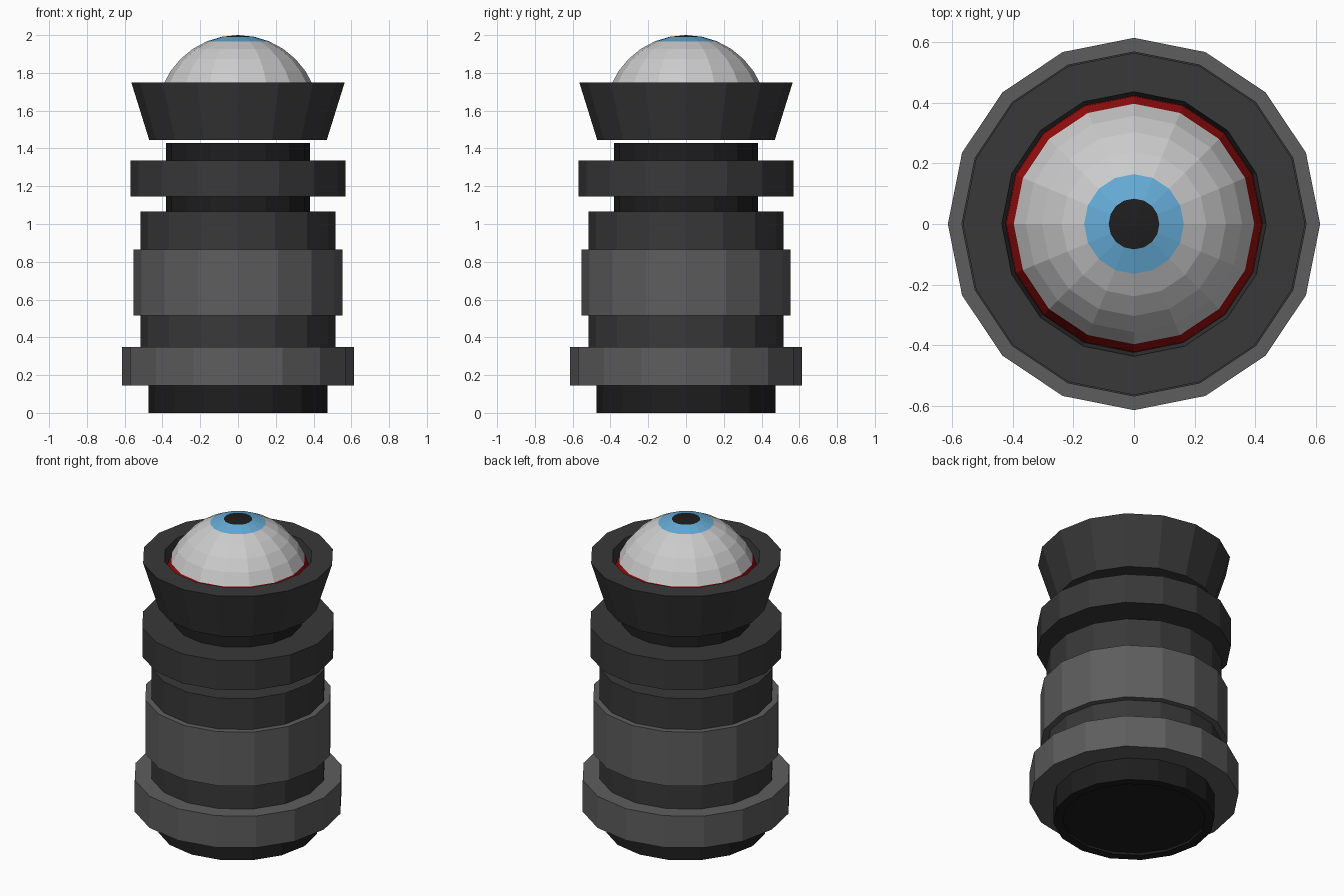
import bpy, bmesh
from math import pi, sin, cos

if "Cube" in bpy.data.objects:
    bpy.data.objects.remove(bpy.data.objects["Cube"])

SIDES = 16


def material(name, rgb):
    m = bpy.data.materials.new(name)
    m.diffuse_color = (*rgb, 1)
    m.use_nodes = True
    m.node_tree.nodes["Principled BSDF"].inputs["Base Color"].default_value = m.diffuse_color
    return m


BLACK = material("black", (0.013, 0.013, 0.013))
DARK = material("dark_grey", (0.04, 0.04, 0.04))
MID = material("mid_grey", (0.11, 0.11, 0.11))
WHITE = material("eye_white", (0.8, 0.8, 0.8))
BLUE = material("iris_blue", (0.13, 0.41, 0.68))
RED = material("eye_red", (0.35, 0.005, 0.005))


def lathe(name, profile, mats, bands=None):
    """Spin (radius, z) points around z; bands gives a material slot per step."""
    bm = bmesh.new()
    rings = []
    for r, z in profile:
        n = SIDES if r > 1e-6 else 1
        rings.append([bm.verts.new((r * cos(2 * pi * i / SIDES),
                                    r * sin(2 * pi * i / SIDES), z)) for i in range(n)])
    for k, (a, b) in enumerate(zip(rings, rings[1:])):
        for i in range(SIDES):
            j = (i + 1) % SIDES
            quad = [a[i % len(a)], a[j % len(a)], b[j % len(b)], b[i % len(b)]]
            face = bm.faces.new(list(dict.fromkeys(quad)))
            face.material_index = bands[k] if bands else 0
    bmesh.ops.recalc_face_normals(bm, faces=bm.faces)
    mesh = bpy.data.meshes.new(name)
    bm.to_mesh(mesh)
    bm.free()
    for m in mats:
        mesh.materials.append(m)
    obj = bpy.data.objects.new(name, mesh)
    bpy.context.collection.objects.link(obj)
    return obj


def drum(name, r, z0, z1, mat):
    return lathe(name, [(0, z0), (r, z0), (r, z1), (0, z1)], [mat])


# Foot with a shallow recess underneath
lathe("foot", [(0, 0.015), (0.42, 0.015), (0.42, 0), (0.475, 0),
               (0.475, 0.16), (0, 0.16)], [BLACK])

# Stacked body
drum("lower_flange", 0.615, 0.145, 0.35, MID)
drum("body", 0.515, 0.34, 1.065, DARK)
drum("grip_band", 0.552, 0.515, 0.865, MID)
drum("neck", 0.38, 1.05, 1.43, BLACK)
drum("neck_collar", 0.57, 1.145, 1.335, DARK)

# Flared cup floating just above the neck
lathe("eye_cup", [(0, 1.445), (0.47, 1.445), (0.565, 1.75), (0.437, 1.75),
                  (0.424, 1.655), (0.424, 1.57), (0, 1.57)], [DARK])

# Eyeball dome: pupil, iris, white, then red rim
R, CZ = 0.43, 1.57
dome = [(R * sin(k * pi / 16), CZ + R * cos(k * pi / 16)) for k in range(9)]
lathe("eyeball", dome + [(0, CZ)], [BLACK, BLUE, WHITE, RED],
      [0, 1, 2, 2, 2, 2, 3, 3, 3])
